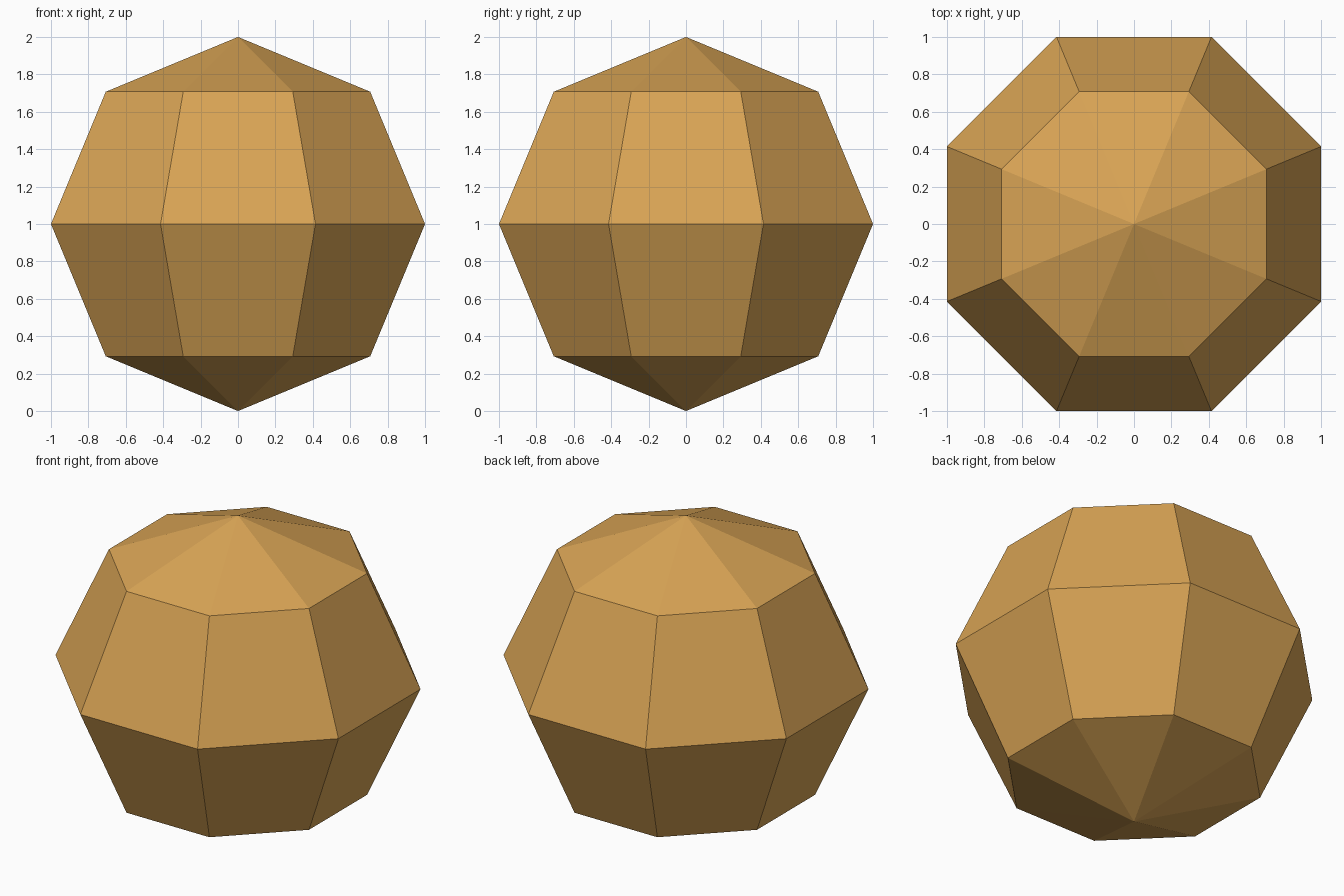
import bpy, math

if "Cube" in bpy.data.objects:
    bpy.data.objects.remove(bpy.data.objects["Cube"])

# Eight-sided, four-ring faceted ball with flats facing the x and y axes
bpy.ops.mesh.primitive_uv_sphere_add(segments=8, ring_count=4, radius=1, location=(0, 0, 0))
ball = bpy.context.object
ball.name = "faceted_ball"

# Turn half a segment and widen so the flats reach 1 unit from the axis; stand on z = 0
half = math.pi / 8
widen = 1 / math.cos(half)
for v in ball.data.vertices:
    x, y, z = v.co
    v.co = (widen * (x * math.cos(half) - y * math.sin(half)),
            widen * (x * math.sin(half) + y * math.cos(half)), z + 1)
ball.data.shade_flat()

# Single flat colour
tan = bpy.data.materials.new("warm tan")
tan.diffuse_color = (0.69, 0.37, 0.09, 1)
tan.use_nodes = True
tan.node_tree.nodes["Principled BSDF"].inputs["Base Color"].default_value = tan.diffuse_color
ball.data.materials.append(tan)
